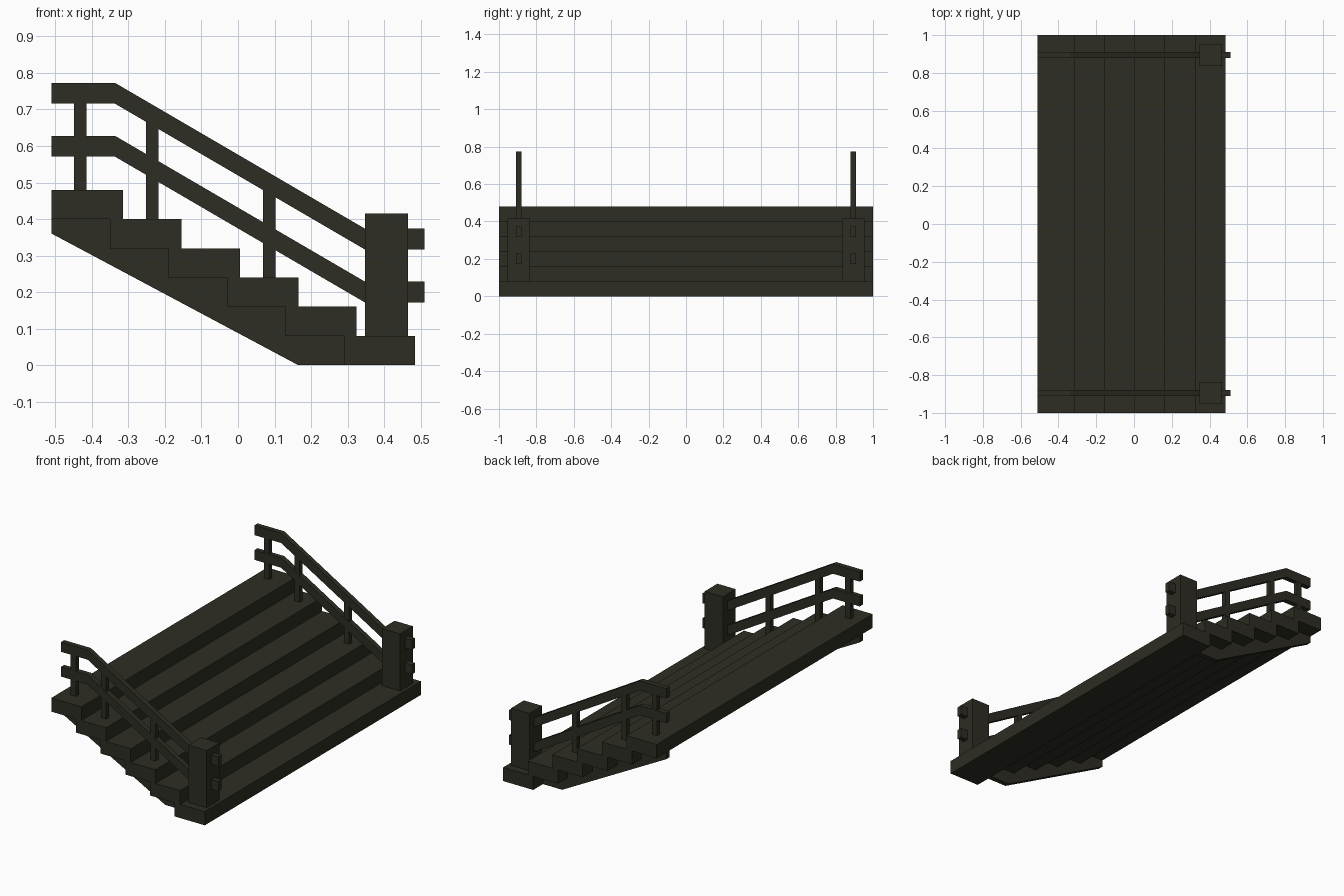
import bpy, bmesh

if "Cube" in bpy.data.objects:
    bpy.data.objects.remove(bpy.data.objects["Cube"])

wood = bpy.data.materials.new("dark_wood")
wood.diffuse_color = (0.027, 0.026, 0.017, 1)
wood.use_nodes = True
wood.node_tree.nodes["Principled BSDF"].inputs["Base Color"].default_value = wood.diffuse_color


def extrude_profile(name, pts, y0, y1):
    """Solid made from an x-z outline, extruded from y0 to y1."""
    bm = bmesh.new()
    face = bm.faces.new([bm.verts.new((x, y0, z)) for x, z in pts])
    ext = bmesh.ops.extrude_face_region(bm, geom=[face])
    verts = [v for v in ext["geom"] if isinstance(v, bmesh.types.BMVert)]
    bmesh.ops.translate(bm, verts=verts, vec=(0, y1 - y0, 0))
    bmesh.ops.recalc_face_normals(bm, faces=bm.faces)
    mesh = bpy.data.meshes.new(name)
    bm.to_mesh(mesh)
    bm.free()
    mesh.materials.append(wood)
    obj = bpy.data.objects.new(name, mesh)
    bpy.context.collection.objects.link(obj)
    return obj


def box(name, x0, x1, z0, z1, y0, y1):
    return extrude_profile(name, [(x0, z0), (x1, z0), (x1, z1), (x0, z1)], y0, y1)


RUN, RISE, STEPS = 0.16, 0.08, 6
FRONT, DEPTH = 0.485, 0.195
BEND, END, SLOPE = -0.337, 0.347, 0.399 / 0.684   # handrail bends and slope


def rail_top(x):
    """Top height of the upper handrail at x."""
    return 0.773 - SLOPE * min(max(x - BEND, 0), END - BEND)


# Treads
for i in range(STEPS):
    x1 = FRONT - RUN * i
    box(f"tread_{i + 1}", x1 - DEPTH, x1, RISE * i, RISE * (i + 1), -1, 1)

# Stringer outline: sloped underside, stepped top fitting the treads
stringer = [(-0.51, 0.36), (0.165, 0.0)]
for i in range(STEPS - 1):
    back = FRONT - DEPTH - RUN * i
    stringer += [(back, RISE * i), (back, RISE * (i + 1))]
stringer.append((-0.51, 0.40))

# Railings and stringers on both sides
for side, s in (("front", -1), ("back", 1)):
    ya, yb = s * 0.88, s * 0.91
    extrude_profile(f"{side}_stringer", stringer, ya, yb)
    box(f"{side}_newel_post", 0.347, 0.465, 0.08, 0.415, s * 0.836, s * 0.954)

    # Two bent rails passing through the post
    for label, drop in (("upper", 0), ("lower", 0.145)):
        xs = [-0.51, BEND, END, 0.51]
        top = [(x, rail_top(x) - drop) for x in xs]
        low = [(x, z - 0.057) for x, z in reversed(top)]
        extrude_profile(f"{side}_{label}_rail", top + low, ya, yb)

    # Balusters standing on the treads
    for n, (x, base) in enumerate([(-0.432, 0.48), (-0.235, 0.40), (0.086, 0.24)]):
        box(f"{side}_baluster_{n + 1}", x - 0.017, x + 0.017, base,
            rail_top(x) - 0.03, s * 0.881, s * 0.909)
